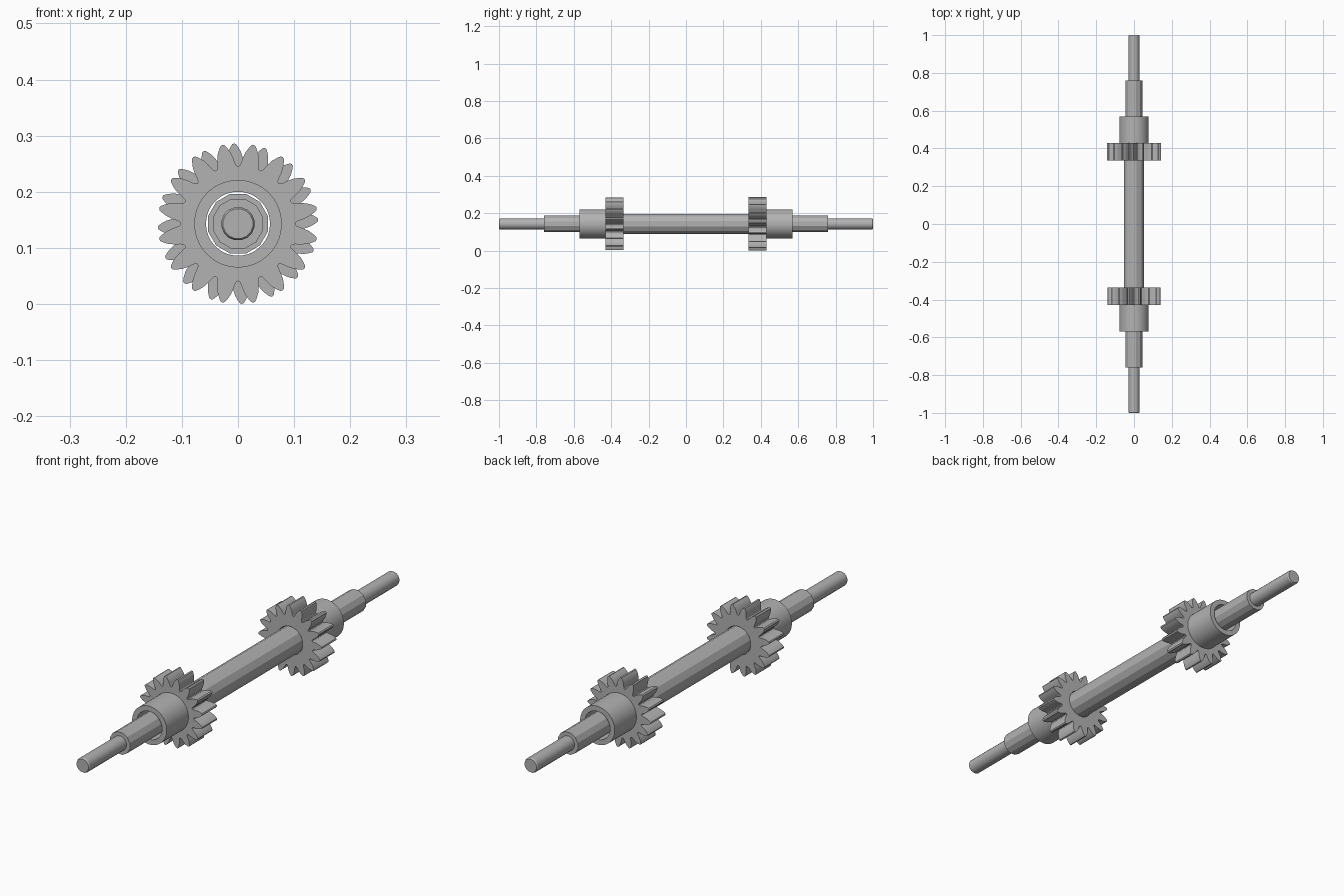
import bpy, bmesh
from math import sin, cos, pi, radians

if "Cube" in bpy.data.objects:
    bpy.data.objects.remove(bpy.data.objects["Cube"])

AXIS_Z = 0.143
BORE = 0.057

steel = bpy.data.materials.new("steel grey")
steel.use_nodes = True
colour = (0.45, 0.45, 0.45, 1)
steel.diffuse_color = colour
steel.node_tree.nodes["Principled BSDF"].inputs["Base Color"].default_value = colour


def finish(name, bm, smooth=25):
    bmesh.ops.recalc_face_normals(bm, faces=bm.faces)
    mesh = bpy.data.meshes.new(name)
    bm.to_mesh(mesh)
    bm.free()
    mesh.materials.append(steel)
    ob = bpy.data.objects.new(name, mesh)
    ob.location.z = AXIS_Z
    bpy.context.collection.objects.link(ob)
    bpy.ops.object.select_all(action="DESELECT")
    ob.select_set(True)
    bpy.context.view_layer.objects.active = ob
    bpy.ops.object.shade_smooth_by_angle(angle=radians(smooth))
    return ob


def ring(bm, y, polar):
    return [bm.verts.new((r * cos(a), y, r * sin(a))) for r, a in polar]


def bridge(bm, a, b):
    n = len(a)
    for i in range(n):
        bm.faces.new((a[i], a[(i + 1) % n], b[(i + 1) % n], b[i]))


def circle(r, n):
    return [(r, 2 * pi * (i + 0.5) / n) for i in range(n)]


def lathe(name, profile, sides, closed=False):
    """Turn (y, radius) points about the long axis; cap the ends unless closed."""
    bm = bmesh.new()
    rings = [ring(bm, y, circle(r, sides)) for y, r in profile]
    for a, b in zip(rings, rings[1:]):
        bridge(bm, a, b)
    if closed:
        bridge(bm, rings[-1], rings[0])
    else:
        bm.faces.new(rings[0])
        bm.faces.new(rings[-1])
    return finish(name, bm)


def gear(name, y0, y1, turn, teeth=16):
    # one tooth as (fraction of the pitch, radius), root to root
    half = [(-0.5, 0.102), (-0.42, 0.104), (-0.37, 0.109), (-0.31, 0.118),
            (-0.23, 0.128), (-0.14, 0.136), (-0.06, 0.142)]
    tooth = half + [(0, 0.143)] + [(-f, r) for f, r in reversed(half[1:])]
    pitch = 2 * pi / teeth
    outer = [(r, (k + f) * pitch + turn) for k in range(teeth) for f, r in tooth]
    inner = [(BORE, a) for r, a in outer]
    bm = bmesh.new()
    loops = [ring(bm, y, p) for y, p in
             ((y0, inner), (y0, outer), (y1, outer), (y1, inner))]
    for i in range(4):
        bridge(bm, loops[i], loops[(i + 1) % 4])
    return finish(name, bm)


# Stepped shaft: thick middle, thinner shoulders, slim chamfered ends
lathe("middle_shaft", [(-0.46, 0.055), (0.46, 0.055)], 12)
for side, s in (("front", -1), ("rear", 1)):
    lathe(side + "_shoulder", [(s * 0.45, 0.046), (s * 0.76, 0.046)], 12)
    lathe(side + "_axle_end", [(s * 0.75, 0.03), (s * 0.995, 0.03), (s, 0.027)], 16)
    # Hollow collar next to each gear
    lathe(side + "_collar", [(s * 0.43, BORE), (s * 0.43, 0.078),
                             (s * 0.57, 0.078), (s * 0.57, BORE)], 48, closed=True)

# Spur gears, turned a little out of step with each other
gear("front_gear", -0.43, -0.335, radians(11.25))
gear("rear_gear", 0.335, 0.43, radians(2.8))
